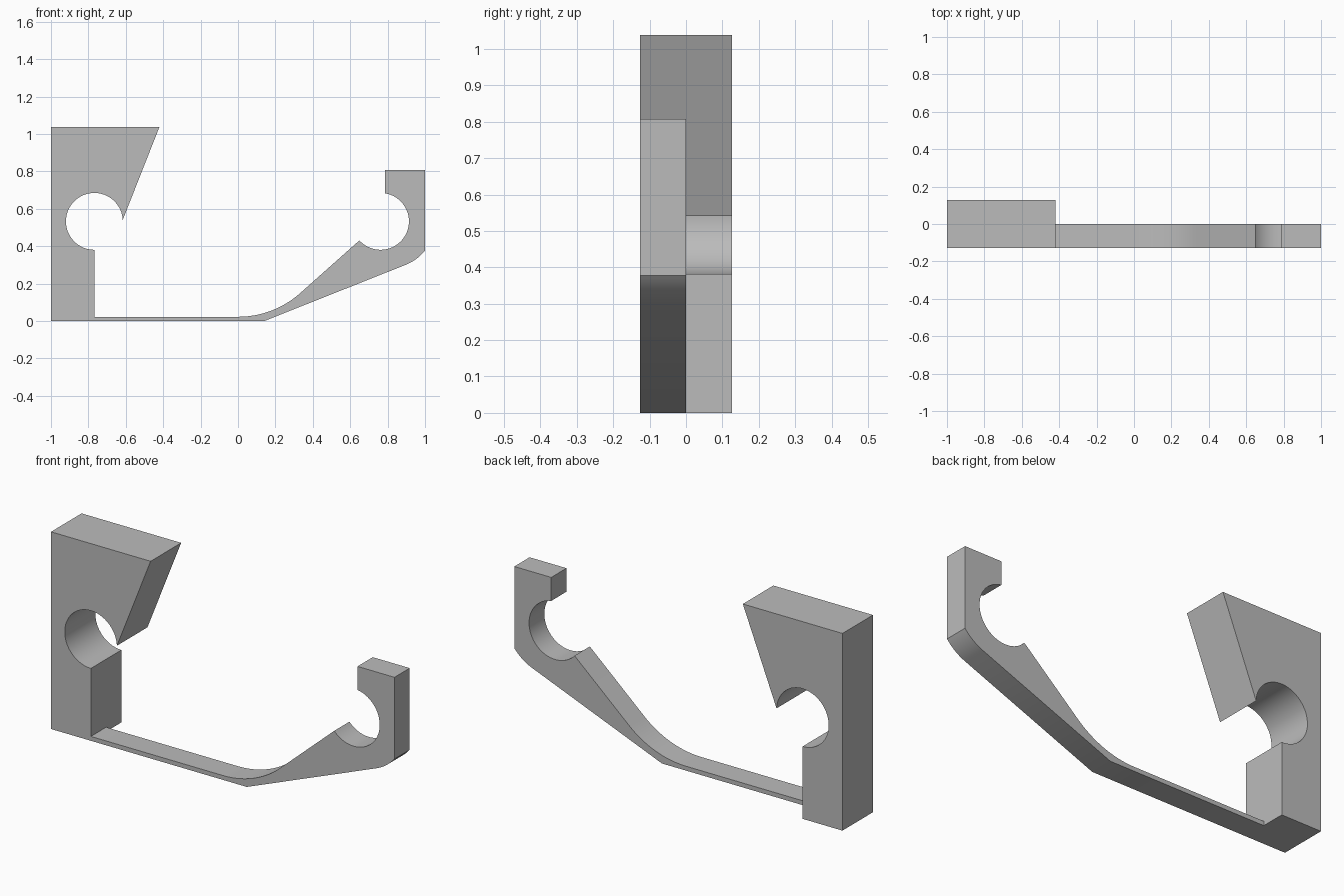
import bpy, bmesh
from math import radians, sin, cos

cube = bpy.data.objects.get("Cube")
if cube:
    bpy.data.objects.remove(cube, do_unlink=True)

HALF = 0.127      # half depth of the block
HOLE_R = 0.152    # radius of both round seats
HOLE_Z = 0.533

grey = bpy.data.materials.new("plain grey")
COLOUR = (0.5, 0.5, 0.5, 1)
grey.diffuse_color = COLOUR
grey.use_nodes = True
grey.node_tree.nodes["Principled BSDF"].inputs["Base Color"].default_value = COLOUR


def arc(cx, cz, r, start, end, steps=32):
    """Points along a circular arc, angles in degrees."""
    angles = [radians(start + (end - start) * i / steps) for i in range(steps + 1)]
    return [(cx + r * cos(a), cz + r * sin(a)) for a in angles]


def extrude_profile(name, points, y0, y1):
    """Extrude an x-z outline from y0 to y1."""
    bm = bmesh.new()
    face = bm.faces.new([bm.verts.new((x, y0, z)) for x, z in points])
    out = bmesh.ops.extrude_face_region(bm, geom=[face])
    moved = [g for g in out["geom"] if isinstance(g, bmesh.types.BMVert)]
    bmesh.ops.translate(bm, verts=moved, vec=(0, y1 - y0, 0))
    bmesh.ops.recalc_face_normals(bm, faces=bm.faces)
    mesh = bpy.data.meshes.new(name)
    bm.to_mesh(mesh)
    bm.free()
    obj = bpy.data.objects.new(name, mesh)
    bpy.context.collection.objects.link(obj)
    mesh.materials.append(grey)
    bpy.ops.object.select_all(action="DESELECT")
    obj.select_set(True)
    bpy.context.view_layer.objects.active = obj
    bpy.ops.object.shade_smooth_by_angle(angle=radians(30))
    return obj


# Full-depth upright block with a slanted jaw and an open round seat
block = [(-0.768, 0), (-1, 0), (-1, 1.038), (-0.42, 1.038)]
block += arc(-0.768, HOLE_Z, HOLE_R, 3, 270, 48)
extrude_profile("clamp_block", block, -HALF, HALF)

# Half-depth arm: thin flat strip, sweeping up to a hook with a round seat
arm = [(-0.768, 0), (0.14, 0)]
arm += arc(0.80, 0.54, 0.258, -68.3, -39.1, 12)               # rounded heel
arm += [(1, 0.807), (0.785, 0.807)]                           # hook tip
arm += arc(0.762, HOLE_Z, HOLE_R, 81.3, -138, 48)             # round seat
arm += arc(0, 0.523, 0.5, -48.5, -90, 24)                     # sweep to the strip
arm += [(-0.768, 0.023)]
extrude_profile("hook_arm", arm, -HALF, 0)
